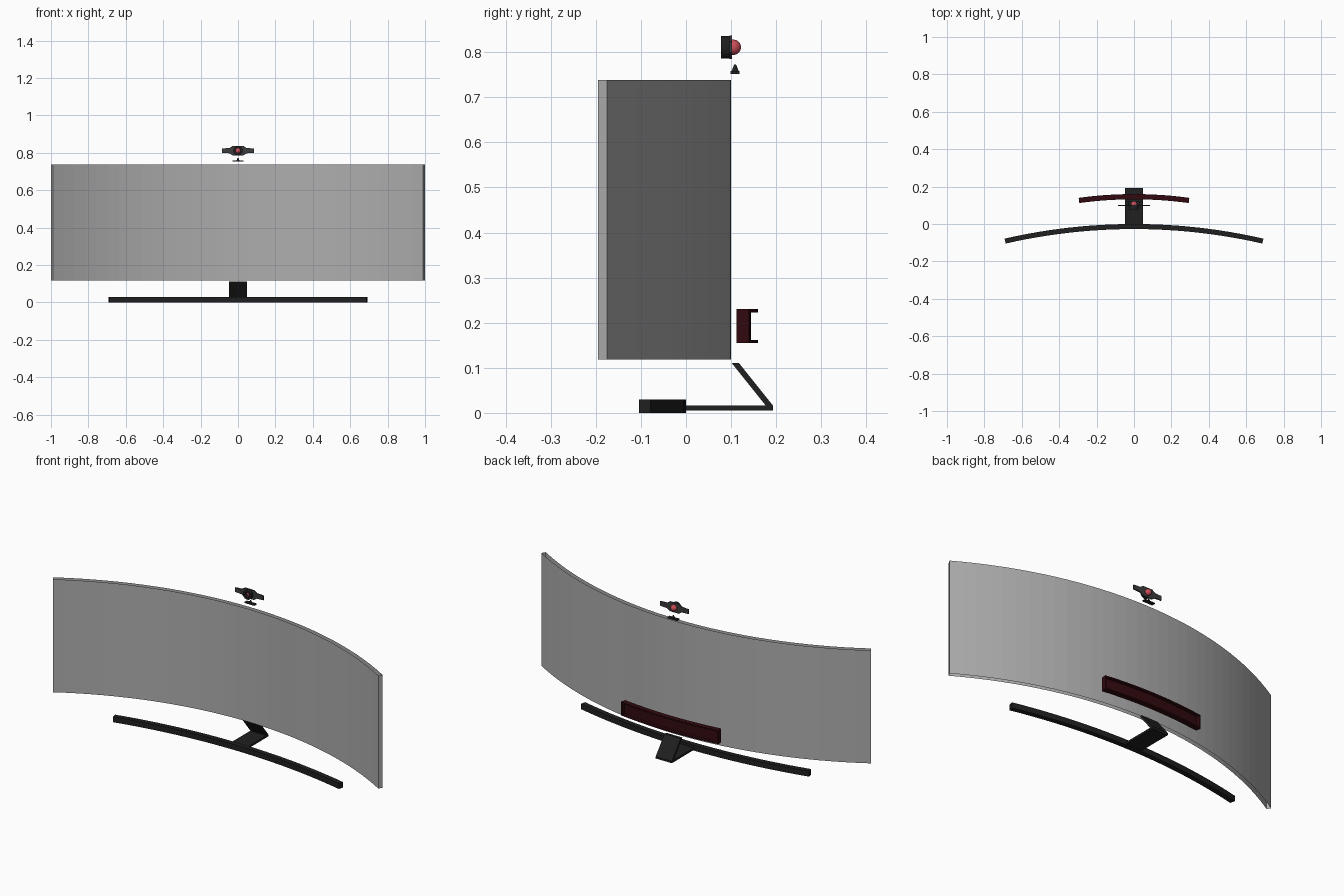
import bpy, bmesh, math
from mathutils import Matrix

if "Cube" in bpy.data.objects:
    bpy.data.objects.remove(bpy.data.objects["Cube"])


def material(name, r, g, b):
    m = bpy.data.materials.new(name)
    m.diffuse_color = (r, g, b, 1)
    m.use_nodes = True
    m.node_tree.nodes["Principled BSDF"].inputs["Base Color"].default_value = m.diffuse_color
    return m


GREY = material("screen grey", 0.42, 0.42, 0.42)
BLACK = material("stand black", 0.014, 0.014, 0.015)
MAROON = material("dark maroon", 0.032, 0.003, 0.005)
CHARCOAL = material("camera charcoal", 0.045, 0.045, 0.047)
RED = material("lens red", 0.6, 0.075, 0.1)


def finish(name, bm, mat):
    bmesh.ops.recalc_face_normals(bm, faces=bm.faces[:])
    me = bpy.data.meshes.new(name)
    bm.to_mesh(me)
    bm.free()
    me.materials.append(mat)
    ob = bpy.data.objects.new(name, me)
    bpy.context.collection.objects.link(ob)
    return ob


def arc_bar(name, mat, radius, apex, r_out, r_in, a0, a1, z0, z1, seg, lids=True):
    """Bar bent round z; apex is the y of the given radius at x = 0."""
    bm = bmesh.new()
    rings = []
    for i in range(seg + 1):
        a = a0 + (a1 - a0) * i / seg
        rings.append([bm.verts.new((r * math.sin(a), apex - radius + r * math.cos(a), z))
                      for r, z in ((r_out, z0), (r_out, z1), (r_in, z1), (r_in, z0))])
    for p, q in zip(rings, rings[1:]):
        for k in range(4):
            if lids or k in (0, 2):
                n = (k + 1) % 4
                bm.faces.new((p[k], p[n], q[n], q[k]))
    bm.faces.new(rings[0])
    bm.faces.new(rings[-1])
    return finish(name, bm, mat)


def prism(name, mat, outline, axis, lo, hi):
    """Outline in the other two axes, pushed out along x or y."""
    bm = bmesh.new()
    put = (lambda p, d: (d, p[0], p[1])) if axis == "x" else (lambda p, d: (p[0], d, p[1]))
    f = bm.faces.new([bm.verts.new(put(p, lo)) for p in outline])
    new = bmesh.ops.extrude_face_region(bm, geom=[f])["geom"]
    step = (hi - lo, 0, 0) if axis == "x" else (0, hi - lo, 0)
    bmesh.ops.translate(bm, vec=step, verts=[v for v in new if isinstance(v, bmesh.types.BMVert)])
    return finish(name, bm, mat)


# Curved screen: front and back sheets, open along top and bottom
R = 1.955
A = math.asin(1 / R)
arc_bar("screen", GREY, R, 0.10, R, R - 0.023, -A, A, 0.118, 0.738, 32, lids=False)

# Curved floor bar
R = 3.1
A = math.asin(0.692 / R)
arc_bar("base_bar", BLACK, R, 0.0, R, R - 0.027, -A, A, 0.0, 0.03, 24)

# Bent foot and leaning neck
prism("stand_neck", BLACK, [(-0.01, 0.005), (0.193, 0.005), (0.193, 0.016), (0.117, 0.111),
                            (0.101, 0.111), (0.177, 0.016), (-0.01, 0.016)], "x", -0.049, 0.049)

# Rear tray: back plate with a raised rim
R = 2.18
A = math.asin(0.296 / R)
E = 0.007 / R
arc_bar("tray_plate", MAROON, R, 0.16, R - 0.016, R - 0.028, -A, A, 0.155, 0.23, 16)
for name, z in (("tray_lower_rail", 0.155), ("tray_upper_rail", 0.223)):
    arc_bar(name, MAROON, R, 0.16, R, R - 0.016, -A, A, z, z + 0.007, 16)
for name, a in (("tray_left_end", -A), ("tray_right_end", A - E)):
    arc_bar(name, MAROON, R, 0.16, R, R - 0.016, a, a + E, 0.162, 0.223, 1)

# Camera face plate with side wings
Z = 0.811
quarter = [(0.086, 0.012), (0.046, 0.014), (0.028, 0.026)]
half = quarter + [(-x, z) for x, z in reversed(quarter)]
outline = [(x, Z + z) for x, z in half] + [(-x, Z - z) for x, z in half]
prism("camera_wings", CHARCOAL, outline, "y", 0.096, 0.102)

# Camera barrel: hollow tube facing forward
bm = bmesh.new()
loops = []
for r, y in ((0.025, 0.096), (0.025, 0.078), (0.014, 0.078), (0.014, 0.096)):
    loops.append([bm.verts.new((r * math.cos(t), y, Z + r * math.sin(t)))
                  for t in (2 * math.pi * k / 24 for k in range(24))])
for i in range(4):
    p, q = loops[i], loops[(i + 1) % 4]
    for k in range(24):
        n = (k + 1) % 24
        bm.faces.new((p[k], p[n], q[n], q[k]))
finish("camera_barrel", bm, BLACK)

# Red lens ball
bm = bmesh.new()
bmesh.ops.create_uvsphere(bm, u_segments=24, v_segments=16, radius=0.017,
                          matrix=Matrix.Translation((0, 0.105, Z)))
for f in bm.faces:
    f.smooth = True
finish("lens_ball", bm, RED)

# Camera foot: flat pad and small cone
prism("camera_pad", BLACK, [(-0.03, 0.752), (0.03, 0.752), (0.03, 0.758), (-0.03, 0.758)],
      "y", 0.099, 0.119)
bm = bmesh.new()
bmesh.ops.create_cone(bm, cap_ends=True, segments=16, radius1=0.008, radius2=0.002, depth=0.015,
                      matrix=Matrix.Translation((0, 0.109, 0.7655)))
finish("camera_post", bm, BLACK)
